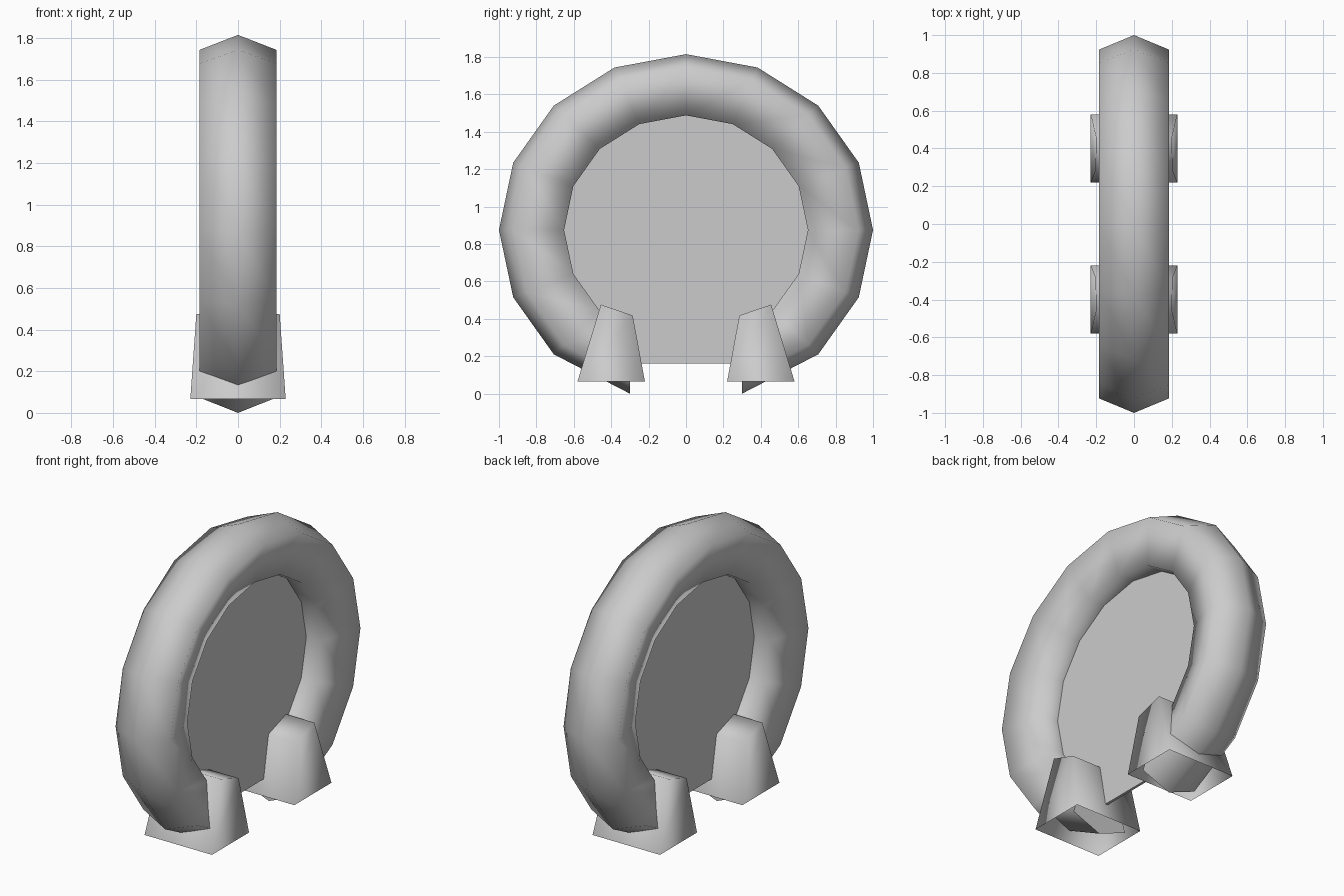
import bpy, math

if "Cube" in bpy.data.objects:
    bpy.data.objects.remove(bpy.data.objects["Cube"])

grey = bpy.data.materials.new("light_grey")
grey.diffuse_color = (0.6, 0.6, 0.6, 1)
grey.use_nodes = True
grey.node_tree.nodes["Principled BSDF"].inputs["Base Color"].default_value = grey.diffuse_color

CZ = 0.875      # height of the ring centre
FLAT = 0.94     # ring is slightly squashed in z


def make(name, verts, faces, smooth):
    me = bpy.data.meshes.new(name)
    me.from_pydata(verts, [], faces)
    me.materials.append(grey)
    me.polygons.foreach_set("use_smooth", [smooth] * len(me.polygons))
    me.update()
    ob = bpy.data.objects.new(name, me)
    bpy.context.collection.objects.link(ob)
    return ob


def ring_point(deg, r):
    a = math.radians(deg)
    return r * math.cos(a), CZ + FLAT * r * math.sin(a)


# Ring: five-sided section (ridge outside, flat inside) swept round, open at the bottom
section = [(1.0, 0), (0.923, 0.186), (0.652, 0.112), (0.652, -0.112), (0.923, -0.186)]
N = len(section)
verts = []


def end_section(side):
    # upright end of the ring, standing on the ground
    return [(x, side * 0.3, 0.96 * (1 - r)) for r, x in section]


verts += end_section(1)
for k in range(-2, 11):
    for r, x in section:
        y, z = ring_point(k * 22.5, r)
        verts.append((x, y, z))
verts += end_section(-1)
faces = []
for i in range(len(verts) // N - 1):
    for j in range(N):
        a, b = i * N + j, i * N + (j + 1) % N
        faces.append((a, a + N, b + N, b))
faces += [tuple(range(N)), tuple(reversed(range(len(verts) - N, len(verts))))]
ring = make("ring", verts, faces, True)
for cap in ring.data.polygons[-2:]:
    cap.use_smooth = False

# Disc: thin slab filling the ring, flat along the bottom
T = 0.008
outline = [ring_point(k * 22.5, 0.823) for k in range(-3, 12)]
n = len(outline)
verts = [(T, y, z) for y, z in outline] + [(-T, y, z) for y, z in outline]
faces = [tuple(range(n)), tuple(reversed(range(n, 2 * n)))]
faces += [(i, i + n, (i + 1) % n + n, (i + 1) % n) for i in range(n)]
make("disc", verts, faces, False)

# Feet: tapered blocks with a sloping top, open underneath
for side, name in ((1, "back_foot"), (-1, "front_foot")):
    profile = [(0.22, 0.066, 0.229), (0.58, 0.066, 0.229),
               (0.455, 0.476, 0.2), (0.285, 0.418, 0.204)]
    verts = [(s * w, side * y, z) for s in (1, -1) for y, z, w in profile]
    faces = [(0, 1, 2, 3), (7, 6, 5, 4), (1, 5, 6, 2), (2, 6, 7, 3), (3, 7, 4, 0)]
    if side < 0:
        faces = [f[::-1] for f in faces]
    make(name, verts, faces, True)
